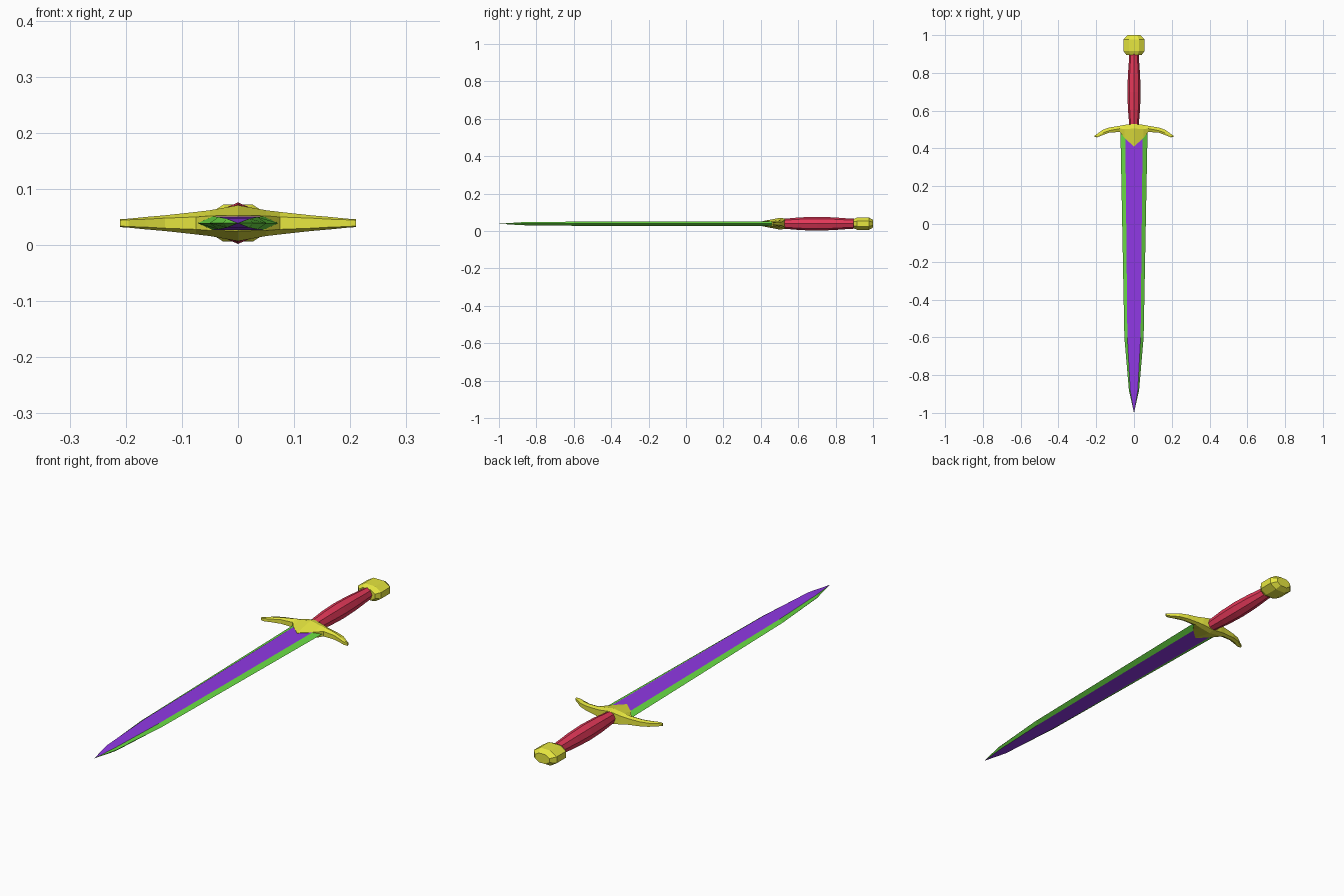
import bpy, bmesh
from math import sin, cos, pi

if "Cube" in bpy.data.objects:
    bpy.data.objects.remove(bpy.data.objects["Cube"])

ZC = 0.039  # height of the sword's mid plane


def material(name, rgb):
    m = bpy.data.materials.new(name)
    m.diffuse_color = (*rgb, 1)
    m.use_nodes = True
    m.node_tree.nodes["Principled BSDF"].inputs["Base Color"].default_value = m.diffuse_color
    return m


GOLD = material("gold", (0.8, 0.8, 0.05))
RED = material("red", (0.78, 0.04, 0.1))
PURPLE = material("purple", (0.28, 0.04, 0.78))
GREEN = material("green", (0.15, 0.75, 0.06))


def loft(name, rings, mats, pick=lambda i: 0):
    """Skin equal-length rings of points; pick(i) gives the material of side i."""
    bm = bmesh.new()
    loops = [[bm.verts.new((x, y, z + ZC)) for x, y, z in r] for r in rings]
    n = len(rings[0])
    for a, b in zip(loops, loops[1:]):
        for i in range(n):
            j = (i + 1) % n
            bm.faces.new((a[i], a[j], b[j], b[i])).material_index = pick(i)
    bm.faces.new(loops[0])
    bm.faces.new(loops[-1])
    bmesh.ops.remove_doubles(bm, verts=bm.verts, dist=0.0002)
    bmesh.ops.recalc_face_normals(bm, faces=bm.faces)
    me = bpy.data.meshes.new(name)
    bm.to_mesh(me)
    bm.free()
    for m in mats:
        me.materials.append(m)
    ob = bpy.data.objects.new(name, me)
    bpy.context.collection.objects.link(ob)
    return ob


# Blade: flat purple faces with green bevelled edges (y, edge, flat, thickness)
blade = [(0.5, 0.072, 0.046, 0.012), (-0.6, 0.051, 0.035, 0.011),
         (-0.88, 0.027, 0.02, 0.008), (-1.0, 0.0, 0.0, 0.0)]
loft("blade",
     [[(w, y, 0), (f, y, t), (-f, y, t), (-w, y, 0), (-f, y, -t), (f, y, -t)]
      for y, w, f, t in blade],
     [PURPLE, GREEN], lambda i: 0 if i in (1, 4) else 1)

# Crossguard: stations along x, each (x, front y/z, ridge y/z, back y/z)
half = [(0.0, 0.41, 0.014, 0.505, 0.032, 0.53, 0.027),
        (0.05, 0.455, 0.013, 0.503, 0.023, 0.525, 0.018),
        (0.075, 0.487, 0.011, 0.505, 0.02, 0.52, 0.014),
        (0.13, 0.484, 0.009, 0.495, 0.014, 0.511, 0.01),
        (0.165, 0.471, 0.007, 0.482, 0.011, 0.499, 0.008),
        (0.195, 0.459, 0.006, 0.465, 0.008, 0.477, 0.006),
        (0.21, 0.46, 0.005, 0.463, 0.007, 0.467, 0.005)]
stations = [(-s[0], *s[1:]) for s in half[:0:-1]] + half
loft("crossguard",
     [[(x, yf, zf), (x, ym, zm), (x, yb, zb), (x, yb, -zb), (x, ym, -zm), (x, yf, -zf)]
      for x, yf, zf, ym, zm, yb, zb in stations],
     [GOLD])

# Grip: eight-sided barrel (y, radius)
grip = [(0.5, 0.025), (0.53, 0.027), (0.61, 0.034), (0.7, 0.037),
        (0.79, 0.034), (0.87, 0.028), (0.91, 0.026)]
loft("grip",
     [[(r * 0.95 * cos(k * pi / 4), y, r * sin(k * pi / 4)) for k in range(8)]
      for y, r in grip],
     [RED])

# Pommel: faceted octagonal knob (y, scale)
section = [(0.056, 0.014), (0.026, 0.033), (-0.026, 0.033), (-0.056, 0.014),
           (-0.056, -0.014), (-0.026, -0.033), (0.026, -0.033), (0.056, -0.014)]
loft("pommel",
     [[(x * s, y, z * s) for x, z in section]
      for y, s in [(0.895, 0.72), (0.915, 1), (0.978, 1), (1.0, 0.62)]],
     [GOLD])
